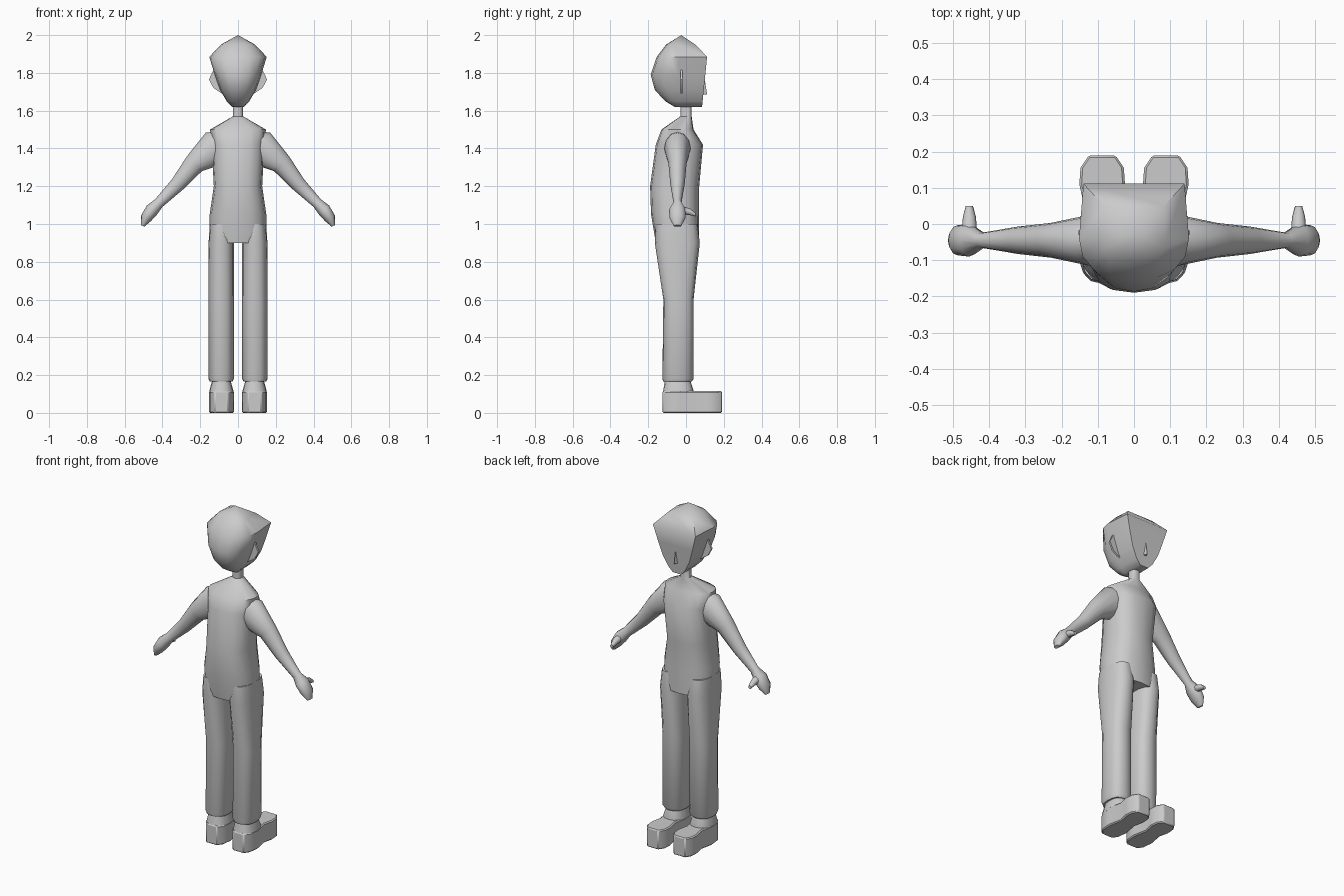
import bpy
import bmesh
import math
from mathutils import Vector

if "Cube" in bpy.data.objects:
    bpy.data.objects.remove(bpy.data.objects["Cube"], do_unlink=True)

shade = (.6, .6, .6, 1)
grey = bpy.data.materials.new("plain grey")
grey.use_nodes = True
grey.diffuse_color = shade
grey.node_tree.nodes["Principled BSDF"].inputs["Base Color"].default_value = shade

X, Y, Z = Vector((1, 0, 0)), Vector((0, 1, 0)), Vector((0, 0, 1))


def ring(center, u, v, power=2.0, sides=16):
    """Superellipse around a center with half axes u and v."""
    points = []
    for i in range(sides):
        angle = math.tau * i / sides
        c, s = math.cos(angle), math.sin(angle)
        points.append(Vector(center)
                      + u * math.copysign(abs(c) ** (2 / power), c)
                      + v * math.copysign(abs(s) ** (2 / power), s))
    return points


def level_ring(x, half_width, back, front, z):
    """Horizontal rounded-square section."""
    center = (x, (back + front) / 2, z)
    return ring(center, X * half_width, Y * (front - back) / 2, power=2.5)


def loft(name, rings, mirror=False, angle=50, bevel=0):
    """Skin a list of equal rings and close both ends."""
    bm = bmesh.new()
    rows = [[bm.verts.new(point) for point in row] for row in rings]
    count = len(rows[0])
    for lower, upper in zip(rows, rows[1:]):
        for i in range(count):
            j = (i + 1) % count
            bm.faces.new((lower[i], lower[j], upper[j], upper[i]))
    bm.faces.new(rows[0])
    bm.faces.new(rows[-1])
    bmesh.ops.remove_doubles(bm, verts=bm.verts, dist=.0005)
    bmesh.ops.recalc_face_normals(bm, faces=bm.faces)
    mesh = bpy.data.meshes.new(name)
    bm.to_mesh(mesh)
    bm.free()
    mesh.materials.append(grey)
    part = bpy.data.objects.new(name, mesh)
    bpy.context.collection.objects.link(part)
    bpy.ops.object.select_all(action="DESELECT")
    part.select_set(True)
    bpy.context.view_layer.objects.active = part
    bpy.ops.object.shade_smooth_by_angle(angle=math.radians(angle))
    if bevel:
        part.modifiers.new("soft_edges", "BEVEL").width = bevel
    if mirror:
        part.modifiers.new("both_sides", "MIRROR")


# Torso and neck: half width, back, front, height
torso = [(.027, -.03, .03, 1.66), (.027, -.03, .03, 1.57), (.148, -.13, .04, 1.5),
         (.14, -.16, .09, 1.42), (.128, -.19, .07, 1.2), (.15, -.185, .07, 1.05),
         (.15, -.16, .07, .9)]
loft("torso", [level_ring(0, *row) for row in torso])

# Trouser legs with the hem turned in: half width, back, front, height
leg = [(.06, -.16, .06, 1), (.067, -.165, .073, .9), (.067, -.12, .04, .6),
       (.067, -.125, .04, .18), (.06, -.12, .03, .165)]
loft("trouser_leg", [level_ring(.089, *row) for row in leg], mirror=True)

# Arms and hands follow a path: x, height, half thickness, half depth
arm = [(.05, 1.42, .08, .06), (.125, 1.4, .095, .07), (.23, 1.32, .056, .048),
       (.32, 1.21, .04, .038), (.42, 1.11, .028, .021), (.455, 1.075, .036, .045),
       (.487, 1.03, .03, .042), (.505, .99, .01, .02)]
sections = []
for i, (x, z, thick, deep) in enumerate(arm):
    before, after = arm[max(i - 1, 0)], arm[min(i + 1, len(arm) - 1)]
    across = Vector((before[1] - after[1], 0, after[0] - before[0])).normalized()
    sections.append(ring((x, -.045, z), across * thick, Y * deep, sides=12))
loft("arm", sections, mirror=True)

# Thumbs: depth position, height, radius
thumb = [(-.03, 1.075, .022), (.02, 1.065, .018), (.05, 1.05, .01)]
loft("thumb", [ring((.455, y, z), X * r, Z * r, sides=8) for y, z, r in thumb], mirror=True)

# Shoes: waisted block from heel to toe, with a tapered cuff
shoe_rows = [(-.125, .035), (-.09, .06), (-.03, .066), (.05, .05), (.11, .063),
             (.155, .06), (.19, .037)]
middle, vamp = .088, .115
loft("shoe", [[(middle + side * half, y, z)
               for side, z in ((-1, 0), (1, 0), (1, vamp), (-1, vamp))]
              for y, half in shoe_rows], mirror=True, bevel=.006)
cuff = [(.065, -.125, .04, .1), (.063, -.12, .04, .12), (.046, -.11, .02, .18)]
loft("shoe_cuff", [level_ring(middle, *row) for row in cuff], mirror=True)


# Head: rounded behind, cut off by a flat face in front
def head_ring(half_width, back, z):
    front = min(.1 * z - .077, 1.5 * (2 - z) - .025)
    center_y = -.04
    skull = ring((0, center_y, z), X * half_width, Y * (back - center_y), power=2.3)
    corner = half_width * .92
    return skull[:len(skull) // 2 + 1] + [(-corner, front, z), (corner, front, z)]


head = [(.03, -.06, 1.62), (.06, -.11, 1.65), (.095, -.165, 1.71), (.123, -.187, 1.79),
        (.152, -.155, 1.885), (.09, -.105, 1.95)]
skull_rings = [head_ring(*row) for row in head]
apex = [(0, -.025, 2)] * len(skull_rings[0])
loft("head", skull_rings + [apex])

# Nose wedge: half width, tip, height
loft("nose", [[(-half, .08, z), (half, .08, z), (0, tip, z)]
              for half, tip, z in ((.006, .1, 1.76), (.014, .112, 1.685))], angle=30)

# Ears: thin upright fins
ear = [(.1, 1.83), (.13, 1.815), (.154, 1.765), (.13, 1.72), (.07, 1.68)]
loft("ear", [[(x, y, z) for x, z in ear] for y in (-.03, -.018)], mirror=True, angle=30)
